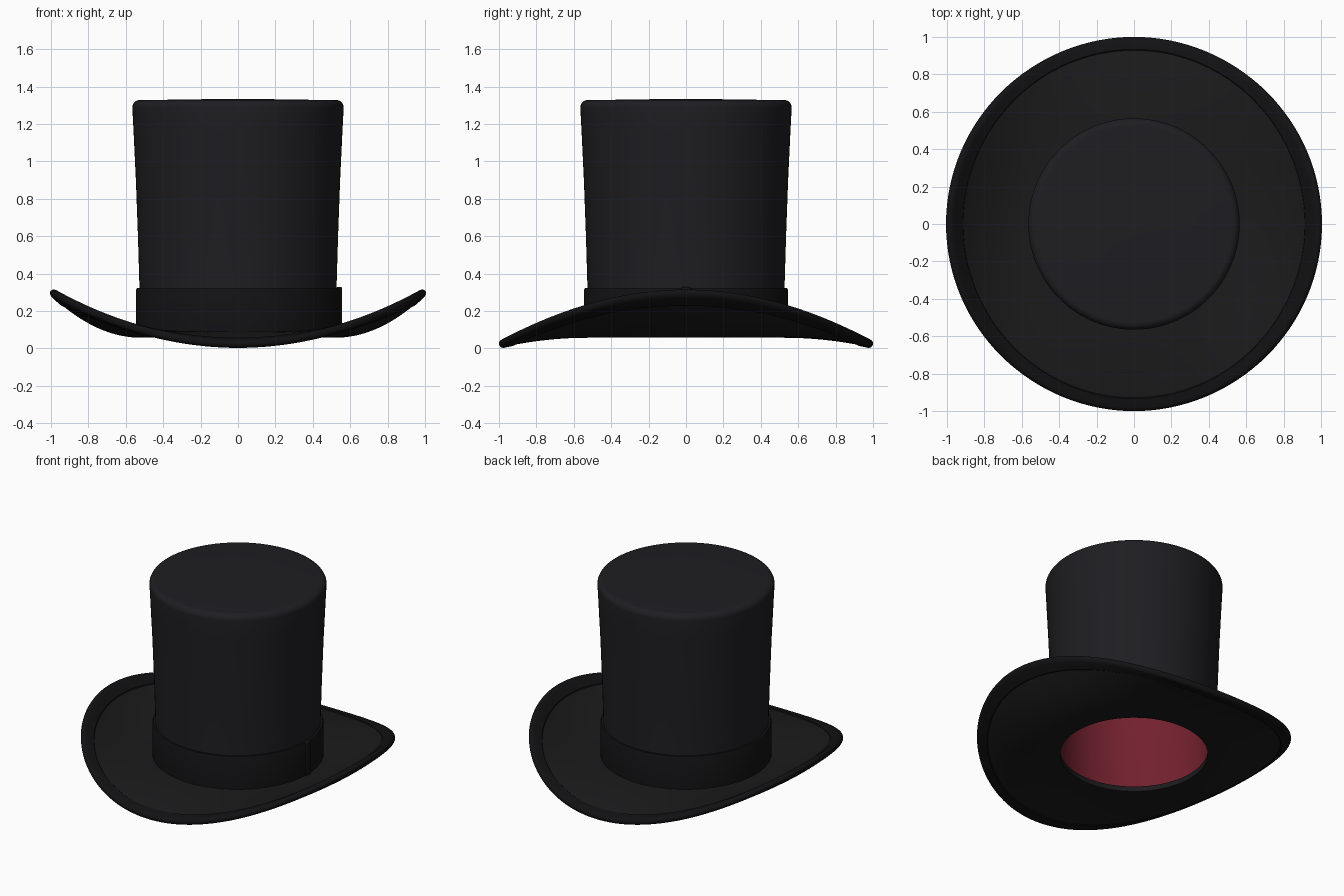
import bpy, bmesh, math

if "Cube" in bpy.data.objects:
    bpy.data.objects.remove(bpy.data.objects["Cube"])

SEG = 128


def material(name, rgb):
    m = bpy.data.materials.new(name)
    m.diffuse_color = (*rgb, 1)
    m.use_nodes = True
    m.node_tree.nodes["Principled BSDF"].inputs["Base Color"].default_value = m.diffuse_color
    return m


felt = material("black_felt", (0.013, 0.013, 0.016))
brim_felt = material("brim_felt", (0.011, 0.011, 0.012))
ribbon = material("black_ribbon", (0.006, 0.006, 0.007))
silk = material("red_silk", (0.17, 0.015, 0.028))


def finish(obj, mat, angle=35):
    obj.data.materials.append(mat)
    bpy.ops.object.select_all(action='DESELECT')
    obj.select_set(True)
    bpy.context.view_layer.objects.active = obj
    bpy.ops.object.shade_smooth_by_angle(angle=math.radians(angle))


def brim_point(r, off, a):
    """Point at radius r, offset off from the curled brim's middle surface."""
    lift = 0.0825 + 0.1325 * math.cos(2 * a)
    t = max(0.0, (r - 0.52) / 0.46)
    tilt = math.atan(2 * lift * t / 0.46)
    return r - off * math.sin(tilt), 0.075 + lift * t * t + off * math.cos(tilt)


def lathe(name, profile, mat, closed=False, curl=False):
    """Revolve (radius, height) points; curl bends them along the brim."""
    bm = bmesh.new()
    rings = []
    for r, h in profile:
        if r == 0:
            rings.append([bm.verts.new((0, 0, h))] * SEG)
            continue
        ring = []
        for i in range(SEG):
            a = 2 * math.pi * i / SEG
            rr, z = brim_point(r, h, a) if curl else (r, h)
            ring.append(bm.verts.new((rr * math.cos(a), rr * math.sin(a), z)))
        rings.append(ring)
    pairs = list(zip(rings, rings[1:]))
    if closed:
        pairs.append((rings[-1], rings[0]))
    for lo, hi in pairs:
        for i in range(SEG):
            j = (i + 1) % SEG
            corners = list(dict.fromkeys((lo[i], lo[j], hi[j], hi[i])))
            bm.faces.new(corners)
    bmesh.ops.recalc_face_normals(bm, faces=bm.faces)
    me = bpy.data.meshes.new(name)
    bm.to_mesh(me)
    bm.free()
    obj = bpy.data.objects.new(name, me)
    bpy.context.collection.objects.link(obj)
    finish(obj, mat)
    return obj


def arc(cx, cz, rad, start, end, n):
    return [(cx + rad * math.cos(math.radians(start + (end - start) * i / n)),
             cz + rad * math.sin(math.radians(start + (end - start) * i / n)))
            for i in range(n + 1)]


# Crown: gently flared wall, rounded shoulder, nearly flat top
lathe("crown",
      [(0.525, 0.08), (0.527, 0.33), (0.535, 0.6), (0.546, 0.9), (0.558, 1.15)]
      + arc(0.525, 1.288, 0.04, 0, 90, 8)
      + [(0.3, 1.33), (0.14, 1.333), (0, 1.334)], felt)

# Curled brim with the head opening
radii = [0.47 + 0.49 * i / 16 for i in range(17)]
lathe("brim", [(r, 0.018) for r in radii] + [(r, -0.018) for r in reversed(radii)],
      brim_felt, closed=True, curl=True)

# Rounded binding around the brim edge
lathe("brim_binding",
      [(0.925, -0.018), (0.93, -0.023), (0.955, -0.023)]
      + arc(0.977, 0, 0.023, -90, 90, 10)
      + [(0.955, 0.023), (0.93, 0.023), (0.925, 0.018)],
      ribbon, closed=True, curl=True)

# Hat band around the base of the crown
lathe("hat_band",
      [(0.52, 0.085), (0.546, 0.085), (0.546, 0.312), (0.541, 0.322), (0.52, 0.322)],
      ribbon, closed=True)

# Overlap strip closing the band on the right side
bpy.ops.mesh.primitive_cube_add(size=1, location=(0.541, 0, 0.207))
strip = bpy.context.object
strip.name = "band_strip"
strip.scale = (0.032, 0.05, 0.244)
bpy.ops.object.transform_apply(location=False, rotation=False, scale=True)
bev = strip.modifiers.new("round", 'BEVEL')
bev.width = 0.01
bev.segments = 3
finish(strip, ribbon)

# Red lining inside the crown
lathe("lining", [(0.475, 0.085), (0.485, 0.12), (0.495, 0.6), (0.52, 1.26), (0, 1.28)], silk)
